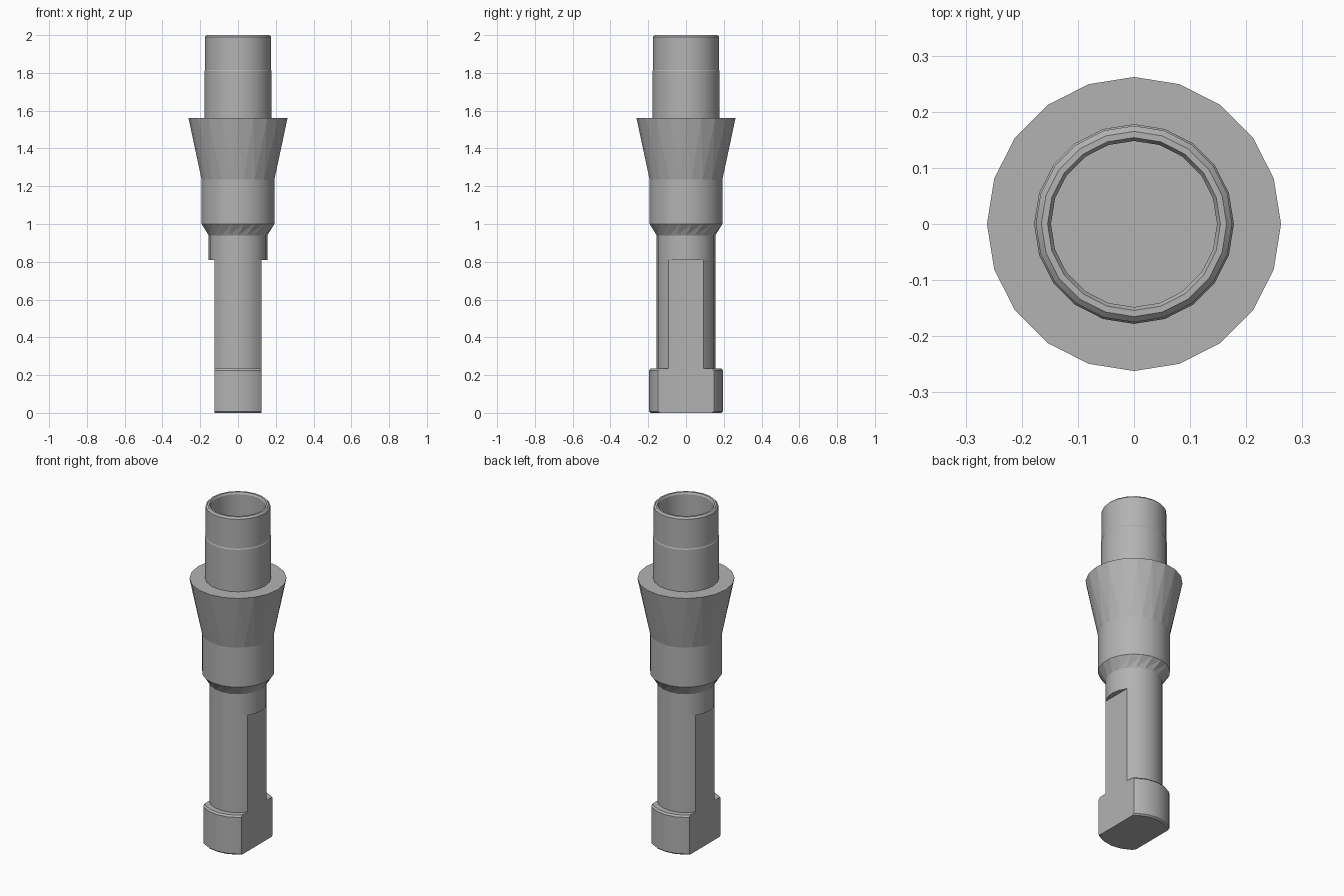
import bpy, bmesh, math
from mathutils import Vector

if "Cube" in bpy.data.objects:
    bpy.data.objects.remove(bpy.data.objects["Cube"], do_unlink=True)

SIDES = 20
STEP = 2 * math.pi / SIDES

grey = bpy.data.materials.new("machined_grey")
grey.use_nodes = True
colour = (0.45, 0.45, 0.45, 1)
grey.diffuse_color = colour
grey.node_tree.nodes["Principled BSDF"].inputs["Base Color"].default_value = colour


def turned(name, profile, flat_x=None):
    """Closed lathe of (radius, z, half-step shift) rings, optionally with two milled flats."""
    bm = bmesh.new()
    rings = []
    for r, z, shift in profile:
        angles = [(i + shift / 2) * STEP for i in range(SIDES)]
        rings.append([bm.verts.new((r * math.cos(a), r * math.sin(a), z)) for a in angles])
    for k in range(len(rings) - 1):
        a, b = rings[k], rings[k + 1]
        toothed = profile[k][2] != profile[k + 1][2]
        for i in range(SIDES):
            j = (i + 1) % SIDES
            if toothed:
                # alternating triangles between offset rings
                bm.faces.new((a[i], a[j], b[j]))
                bm.faces.new((a[i], b[j], b[i]))
            else:
                bm.faces.new((a[i], a[j], b[j], b[i]))
    bm.faces.new(rings[0][::-1])
    bm.faces.new(rings[-1])
    if flat_x:
        for side in (-1, 1):
            cut = bmesh.ops.bisect_plane(
                bm, geom=bm.verts[:] + bm.edges[:] + bm.faces[:], dist=1e-5,
                plane_co=Vector((side * flat_x, 0, 0)),
                plane_no=Vector((side, 0, 0)), clear_outer=True)
            edges = [e for e in cut["geom_cut"] if isinstance(e, bmesh.types.BMEdge)]
            bmesh.ops.holes_fill(bm, edges=edges, sides=0)
    bmesh.ops.recalc_face_normals(bm, faces=bm.faces[:])
    mesh = bpy.data.meshes.new(name)
    bm.to_mesh(mesh)
    bm.free()
    mesh.materials.append(grey)
    obj = bpy.data.objects.new(name, mesh)
    bpy.context.collection.objects.link(obj)
    bpy.ops.object.select_all(action="DESELECT")
    obj.select_set(True)
    bpy.context.view_layer.objects.active = obj
    bpy.ops.object.shade_smooth_by_angle(angle=math.radians(25))
    # keep the toothed band faceted
    for face in mesh.polygons:
        if len(face.vertices) == 3:
            face.use_smooth = False
    return obj


# Foot and shaft with a flat milled on each side
turned("flatted_shaft", [
    (0.187, 0, 0), (0.195, 0.008, 0), (0.195, 0.225, 0), (0.187, 0.235, 0),
    (0.155, 0.235, 0), (0.155, 0.81, 0)], flat_x=0.125)

# Round neck, toothed band, flared collar and hollow tube
turned("collar_and_tube", [
    (0.155, 0.81, 0), (0.155, 0.94, 0), (0.195, 1.0, 1), (0.195, 1.235, 1),
    (0.262, 1.56, 0), (0.178, 1.56, 0), (0.178, 1.81, 0), (0.175, 1.815, 0),
    (0.175, 1.99, 0), (0.165, 2.0, 0), (0.154, 2.0, 0), (0.148, 1.99, 0),
    (0.148, 1.45, 0)])
